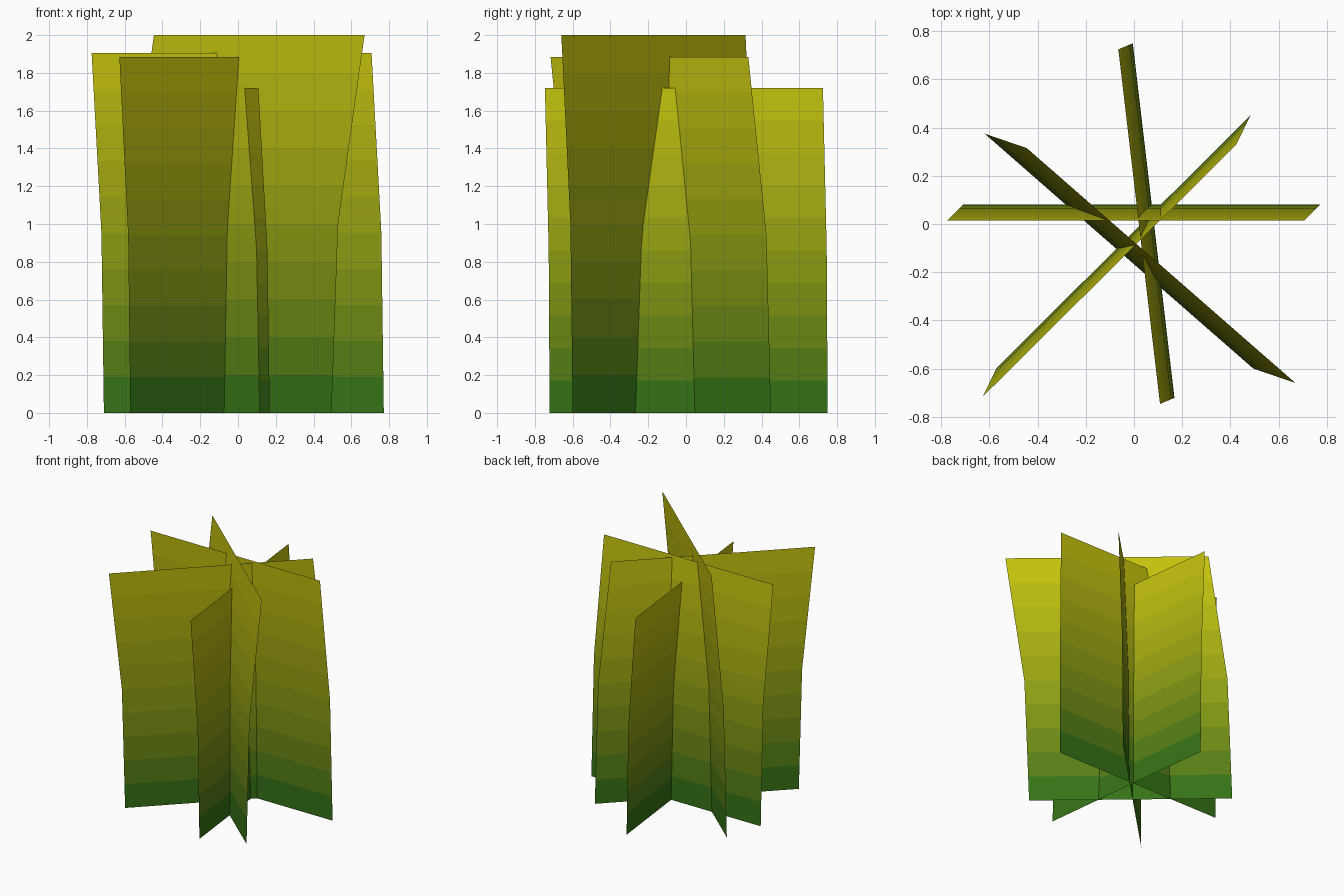
import bpy

if "Cube" in bpy.data.objects:
    bpy.data.objects.remove(bpy.data.objects["Cube"])

BANDS = 10          # colour steps up each blade
LOW = (0.007, 0.15, 0.008)
HIGH = (0.58, 0.56, 0.004)

# Shared green-to-yellow materials
materials = []
for i in range(BANDS):
    t = (i + 0.5) / BANDS
    mat = bpy.data.materials.new(f"grass_shade_{i + 1}")
    mat.diffuse_color = (*[a + (b - a) * t for a, b in zip(LOW, HIGH)], 1)
    mat.use_nodes = True
    mat.node_tree.nodes["Principled BSDF"].inputs["Base Color"].default_value = mat.diffuse_color
    materials.append(mat)


def blade(name, start, end, lean, height):
    """Vertical sheet that leans gently to mid height, then strongly to the tip."""
    verts, faces = [], []
    for i in range(BANDS + 1):
        t = i / BANDS
        s = 0.4 * t if t <= 0.5 else 0.2 + 1.6 * (t - 0.5)
        for p in (start, end):
            verts.append((p[0] + lean[0] * s, p[1] + lean[1] * s, height * t))
    for i in range(BANDS):
        a = 2 * i
        faces.append((a, a + 1, a + 3, a + 2))
    mesh = bpy.data.meshes.new(name)
    mesh.from_pydata(verts, [], faces)
    for mat in materials:
        mesh.materials.append(mat)
    for poly in mesh.polygons:
        poly.material_index = poly.index
        poly.use_smooth = True
    obj = bpy.data.objects.new(name, mesh)
    bpy.context.collection.objects.link(obj)


# Four crossing grass sheets
blade("grass_sheet_wide", (-0.71, 0.08), (0.772, 0.08), (-0.065, -0.065), 1.905)
blade("grass_sheet_deep", (0.168, -0.722), (-0.005, 0.75), (-0.06, -0.025), 1.72)
blade("grass_sheet_tall", (0.495, -0.6), (-0.62, 0.375), (0.175, -0.06), 2.0)
blade("grass_sheet_diagonal", (-0.57, -0.597), (0.483, 0.45), (-0.058, -0.12), 1.885)
